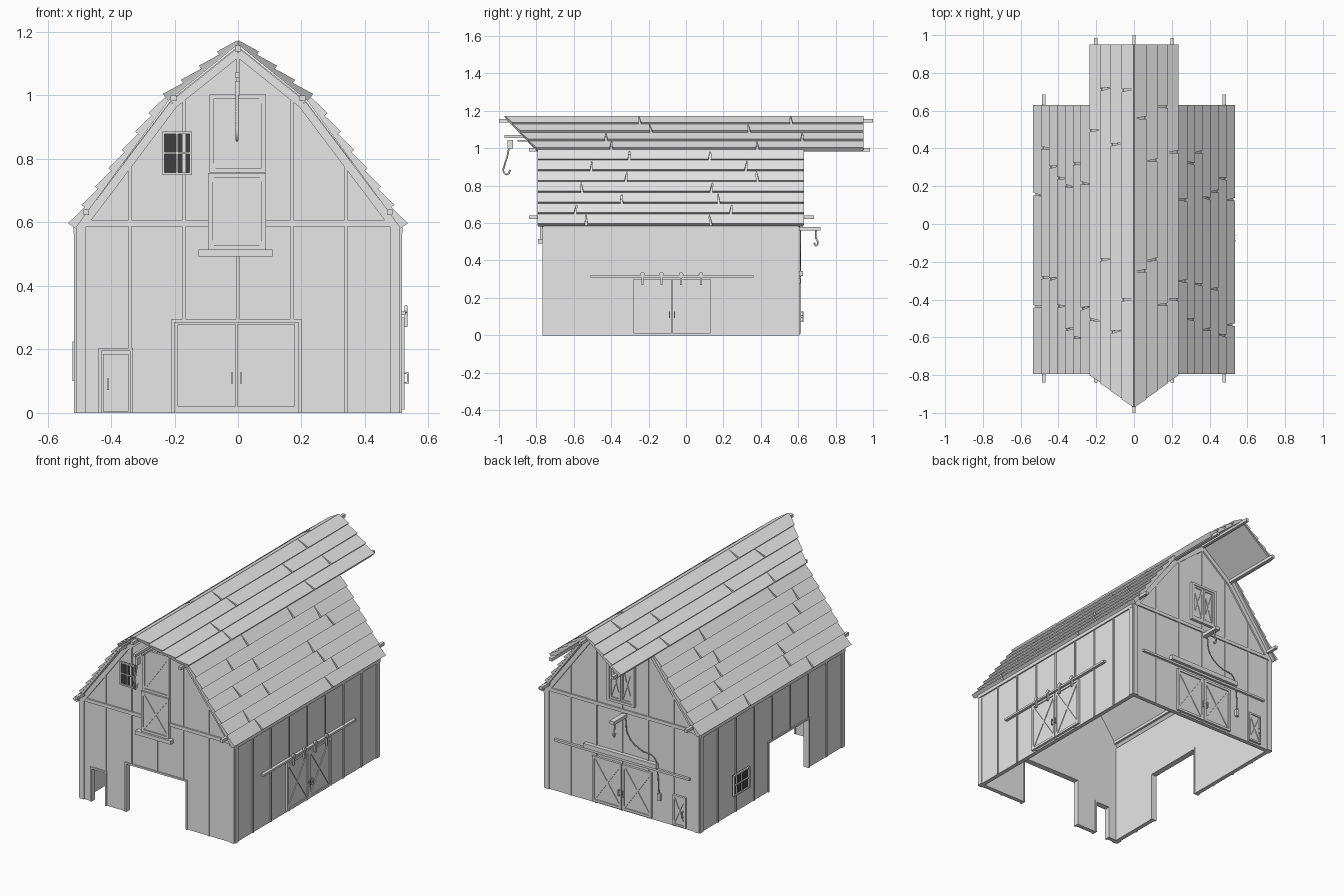
import bpy, bmesh, math, random
from mathutils import Vector

random.seed(4)
if "Cube" in bpy.data.objects:
    bpy.data.objects.remove(bpy.data.objects["Cube"])


def material(name, c):
    m = bpy.data.materials.new(name)
    m.use_nodes = True
    m.diffuse_color = (c, c, c, 1)
    m.node_tree.nodes["Principled BSDF"].inputs["Base Color"].default_value = (c, c, c, 1)
    return m


GREY = material("light grey", 0.8)
DARK = material("dark pane", 0.05)
HX, YF, YB, WALL = 0.51, -0.76, 0.6, 0.025


# Wall coordinates: u along the wall, z up, d outward from the wall face
def at(wall, u, z, d):
    return {"front": (u, YF - d, z), "back": (u, YB + d, z),
            "right": (HX + d, u, z), "left": (-HX - d, u, z)}[wall]


def solids(name, pairs, mat=GREY):
    """Mesh of closed solids, each given as two matching outlines."""
    bm = bmesh.new()
    for a, b in pairs:
        va, vb = [bm.verts.new(p) for p in a], [bm.verts.new(p) for p in b]
        bm.faces.new(va)
        bm.faces.new(vb[::-1])
        for i in range(len(va)):
            j = (i + 1) % len(va)
            bm.faces.new((va[j], va[i], vb[i], vb[j]))
    bmesh.ops.recalc_face_normals(bm, faces=bm.faces)
    mesh = bpy.data.meshes.new(name)
    bm.to_mesh(mesh)
    bm.free()
    mesh.materials.append(mat)
    obj = bpy.data.objects.new(name, mesh)
    bpy.context.collection.objects.link(obj)
    return obj


def plates(name, wall, outlines, d0, d1, mat=GREY):
    return solids(name, [([at(wall, u, z, d0) for u, z in o],
                          [at(wall, u, z, d1) for u, z in o]) for o in outlines], mat)


def rect(u0, u1, z0, z1):
    return [(u0, z0), (u1, z0), (u1, z1), (u0, z1)]


def strip(p, q, w):
    p, q = Vector(p), Vector(q)
    n = (q - p).orthogonal().normalized() * w / 2
    return [p + n, q + n, q - n, p - n]


def frame(u0, u1, z0, z1, w):
    return [rect(u0, u0 + w, z0, z1), rect(u1 - w, u1, z0, z1),
            rect(u0 + w, u1 - w, z0, z0 + w), rect(u0 + w, u1 - w, z1 - w, z1)]


def cord(name, points, radius):
    curve = bpy.data.curves.new(name, "CURVE")
    curve.dimensions = "3D"
    curve.bevel_depth, curve.bevel_resolution, curve.resolution_u = radius, 1, 6
    sp = curve.splines.new("BEZIER")
    sp.bezier_points.add(len(points) - 1)
    for b, p in zip(sp.bezier_points, points):
        b.co = p
        b.handle_left_type = b.handle_right_type = "AUTO"
    curve.materials.append(GREY)
    obj = bpy.data.objects.new(name, curve)
    bpy.context.collection.objects.link(obj)


# Wall shells, with doorways notched into the outline
GABLE = [(HX, 0.59), (0.212, 0.985), (0, 1.155), (-0.212, 0.985), (-HX, 0.59)]


def notched(u0, u1, doors, top):
    base = [(u0, 0)]
    for a, b, h in doors:
        base += [(a, 0), (a, h), (b, h), (b, 0)]
    return base + [(u1, 0)] + top


FRONT_DOORS = [(-0.43, -0.34, 0.195), (-0.2, 0.19, 0.285)]
LEFT_DOORS = [(-0.42, -0.05, 0.29)]
plates("front_wall", "front", [notched(-HX, HX, FRONT_DOORS, GABLE)], -WALL, 0)
plates("back_wall", "back", [notched(-HX, HX, [], GABLE)], -WALL, 0)
SIDE_TOP = [(YB, 0.6), (YF, 0.6)]
plates("right_wall", "right", [notched(YF, YB, [], SIDE_TOP)], -WALL, 0)
plates("left_wall", "left", [notched(YF, YB, LEFT_DOORS, SIDE_TOP)], -WALL, 0)


# Vertical battens and corner boards
def gable_top(u):
    u = abs(u)
    return 1.12 - u * 0.8 if u < 0.212 else 0.95 - (u - 0.212) * 1.325


for wall, doors in (("front", FRONT_DOORS), ("back", []), ("right", []), ("left", LEFT_DOORS)):
    gable = wall in ("front", "back")
    lo, hi = (-HX, HX) if gable else (YF, YB)
    count = 6 if gable else 8
    bars = []
    for i in range(1, count):
        u = lo + (hi - lo) * i / count
        z0 = max([h for a, b, h in doors if a - 0.005 < u < b + 0.005], default=0)
        bars.append(rect(u - 0.005, u + 0.005, z0, gable_top(u) if gable else 0.58))
    plates(wall + "_battens", wall, bars, -0.001, 0.005)
    plates(wall + "_corner_boards", wall,
           [rect(lo, lo + 0.03, 0, 0.6), rect(hi - 0.03, hi, 0, 0.6)], -0.001, 0.006)
    plates(wall + "_trim_board", wall,
           [rect(lo, hi, 0.587, 0.607) if gable else rect(lo, hi, 0.565, 0.585)], -0.001, 0.008)
    if gable:
        rake = [strip((s * p[0], p[1]), (s * q[0], q[1]), 0.026) for s in (-1, 1)
                for p, q in (((0.495, 0.585), (0.203, 0.972)), ((0.203, 0.972), (0, 1.135)))]
        plates(wall + "_rake_boards", wall, rake, -0.001, 0.009)

# Roof: sheathing and rows of lapped, split boards
EAVE, BREAK, RIDGE = Vector((0.522, 0.588)), Vector((0.227, 0.992)), Vector((0, 1.17))


def slope(name, low, high, rows, front, back):
    """front gives the y of the front edge at the low and high side."""
    along = (high - low).normalized()
    out = Vector((-along.y, along.x))
    out = out if out.x > 0 else -out
    for s, side in ((1, "right"), (-1, "left")):
        def pt(f, lift, y):
            p = low.lerp(high, f) + out * lift
            return (s * max(p.x, 0), y, p.y)

        def section(f0, f1, lifts, y0, y1):
            a, b, c, d = lifts
            return [pt(f0, a, y0), pt(f0, b, y0), pt(f1, c, y1), pt(f1, d, y1)]

        def edge(f):
            return front[0] + (front[1] - front[0]) * f
        solids(f"{name}_sheathing_{side}", [(section(0, 1, (-0.012, 0, 0, -0.012), edge(0) + 0.004, edge(1) + 0.004),
                                             section(0, 1, (-0.012, 0, 0, -0.012), back - 0.004, back - 0.004))])
        boards = []
        for r in range(rows):
            f0, f1 = r / rows, (r + 1) / rows
            lifts = (-0.001, 0.016, 0.004, -0.001)
            span = back - front[0]
            cuts = [front[0] + span * (k + random.uniform(0.25, 0.75)) / 2 for k in range(2)]
            starts = [(edge(f0), edge(f1))]
            ends = []
            for y in cuts:
                tilt = random.uniform(-0.012, 0.012)
                ends.append((y - 0.007, y + tilt - 0.001))
                starts.append((y + 0.007, y + tilt + 0.001))
            ends.append((back, back))
            boards += [(section(f0, f1, lifts, *a), section(f0, f1, lifts, *b))
                       for a, b in zip(starts, ends)]
        solids(f"{name}_boards_{side}", boards)


slope("lower_roof", EAVE, BREAK, 7, (-0.795, -0.795), 0.63)
slope("upper_roof", BREAK, RIDGE, 4, (-0.8, -0.97), 0.95)


# Roof beams with exposed ends
def box(name, x0, x1, y0, y1, z0, z1):
    solids(name, [([(x, y0, z) for x, z in rect(x0, x1, z0, z1)],
                   [(x, y1, z) for x, z in rect(x0, x1, z0, z1)])])


for name, x, z, y0, y1 in (("ridge_beam", 0, 1.148, -1, 1), ("break_beam", 0.203, 0.991, -0.84, 0.985),
                           ("eave_beam", 0.478, 0.632, -0.84, 0.685)):
    for s in ((1, -1) if x else (1,)):
        box(name, s * x - 0.009, s * x + 0.009, y0, y1, z - 0.009, z + 0.009)


# Doors with frame, cross braces and optional handle
def door(name, wall, u0, u1, z0, z1, cross=2, w=0.014, d=0.008):
    plates(name + "_panel", wall, [rect(u0, u1, z0, z1)], -0.001, d)
    a, b = w / 2, z1 - w / 2
    braces = [strip((u0 + a, z0 + a), (u1 - a, b), w * 0.8)]
    if cross == 2:
        braces.append(strip((u0 + a, b), (u1 - a, z0 + a), w * 0.8))
    plates(name + "_braces", wall, braces, d - 0.001, d + 0.004)
    plates(name + "_frame", wall, frame(u0, u1, z0, z1, w), d - 0.001, d + 0.006)


def handle(wall, u, z, d):
    s = 1 if d > 0 else -1
    plates("door_handle", wall, [rect(u - 0.003, u + 0.003, z - 0.018, z + 0.018)], d + s * 0.009, d + s * 0.014)
    plates("handle_posts", wall, [rect(u - 0.003, u + 0.003, z + e - 0.003, z + e + 0.003)
                                  for e in (-0.015, 0.015)], d - s * 0.002, d + s * 0.01)


for wall, mid, half, top in (("right", -0.075, 0.205, 0.3), ("back", -0.005, 0.195, 0.28)):
    for s in (-1, 1):
        door(wall + "_sliding_door", wall, *sorted((mid + s * 0.002, mid + s * half)), 0.01, top)
        handle(wall, mid + s * 0.014, 0.11, 0.014)
plates("right_track", "right", [rect(-0.51, 0.36, 0.308, 0.32)], -0.001, 0.018)
for u in (-0.232, -0.13, -0.026, 0.08):
    disc = [(u + 0.012 * math.cos(k * math.pi / 6), 0.326 + 0.012 * math.sin(k * math.pi / 6)) for k in range(12)]
    plates("track_roller", "right", [disc, rect(u - 0.005, u + 0.005, 0.27, 0.326)], 0.014, 0.024)
plates("back_track", "back", [rect(-0.45, 0.44, 0.3, 0.313)], -0.001, 0.014)
plates("back_track_cover", "back", [rect(-0.24, 0.24, 0.318, 0.345)], -0.001, 0.025)
door("back_small_door", "back", -0.425, -0.34, 0.01, 0.19, w=0.01)
handle("back", -0.41, 0.09, 0.014)
for s in (-1, 1):
    plates("inner_door", "back", [rect(*sorted((-0.005 + s * 0.002, -0.005 + s * 0.185)), 0.02, 0.278)],
           -0.033, -WALL + 0.001)
    handle("back", -0.005 + s * 0.014, 0.11, -0.033)
plates("inner_small_door", "back", [rect(-0.425, -0.345, 0.004, 0.185)], -0.03, -WALL + 0.001)
handle("back", -0.41, 0.09, -0.03)

# Doorway trim
for wall, doors in (("front", FRONT_DOORS), ("left", LEFT_DOORS)):
    for a, b, h in doors:
        plates(wall + "_doorway_trim", wall, [rect(a - 0.01, a, 0, h + 0.01), rect(b, b + 0.01, 0, h + 0.01),
                                              rect(a, b, h, h + 0.01)], -0.028, 0.007)

# Hay doors
door("hay_door_lower", "front", -0.095, 0.088, 0.515, 0.755, d=0.014)
door("hay_door_upper", "front", -0.09, 0.088, 0.757, 1.003, cross=1)
plates("hay_sill", "front", [rect(-0.125, 0.108, 0.492, 0.514)], -0.001, 0.03)
for s in (-1, 1):
    door("back_hay_door", "back", *sorted((s * 0.001, s * 0.075)), 0.655, 0.865, w=0.011)
plates("back_hay_frame", "back", frame(-0.09, 0.09, 0.64, 0.88, 0.014), -0.001, 0.018)


# Windows with dark panes
def window(wall, u0, u1, z0, z1):
    u, z = (u0 + u1) / 2, (z0 + z1) / 2
    plates("window_panes", wall, [rect(u0, u1, z0, z1)], -0.001, 0.004, DARK)
    plates("window_frame", wall, frame(u0, u1, z0, z1, 0.008)
           + [rect(u - 0.003, u + 0.003, z0, z1), rect(u0, u1, z - 0.003, z + 0.003)], 0.002, 0.012)


window("front", -0.24, -0.145, 0.75, 0.887)
window("left", 0.14, 0.29, 0.1, 0.225)

# Front hoist: arm, pulley, rope and hook
box("hoist_arm", -0.01, 0.005, -0.97, YF, 1.055, 1.072)
box("hoist_brace", -0.008, 0.003, -0.9, YF, 1.035, 1.045)
box("pulley", -0.01, 0.006, -0.955, -0.925, 1.0, 1.045)
cord("front_rope_hook", [(-0.003, y, z) for y, z in
     ((-0.945, 1.01), (-0.955, 0.96), (-0.97, 0.91), (-0.975, 0.875), (-0.955, 0.86), (-0.94, 0.885))], 0.005)

# Back hoist with hook, control cable and control box
box("back_hoist_arm", -0.03, 0.0, YB, 0.72, 0.56, 0.58)
cord("back_hook", [(-0.015, y, z) for y, z in
     ((0.695, 0.565), (0.695, 0.52), (0.705, 0.495), (0.695, 0.48), (0.685, 0.495))], 0.005)
cord("control_cable", [at("back", u, z, 0.012) for u, z in
     ((-0.03, 0.56), (-0.05, 0.46), (-0.13, 0.4), (-0.22, 0.375), (-0.24, 0.3), (-0.25, 0.17))], 0.003)
plates("control_box", "back", [rect(-0.26, -0.24, 0.13, 0.17)], -0.001, 0.016)
